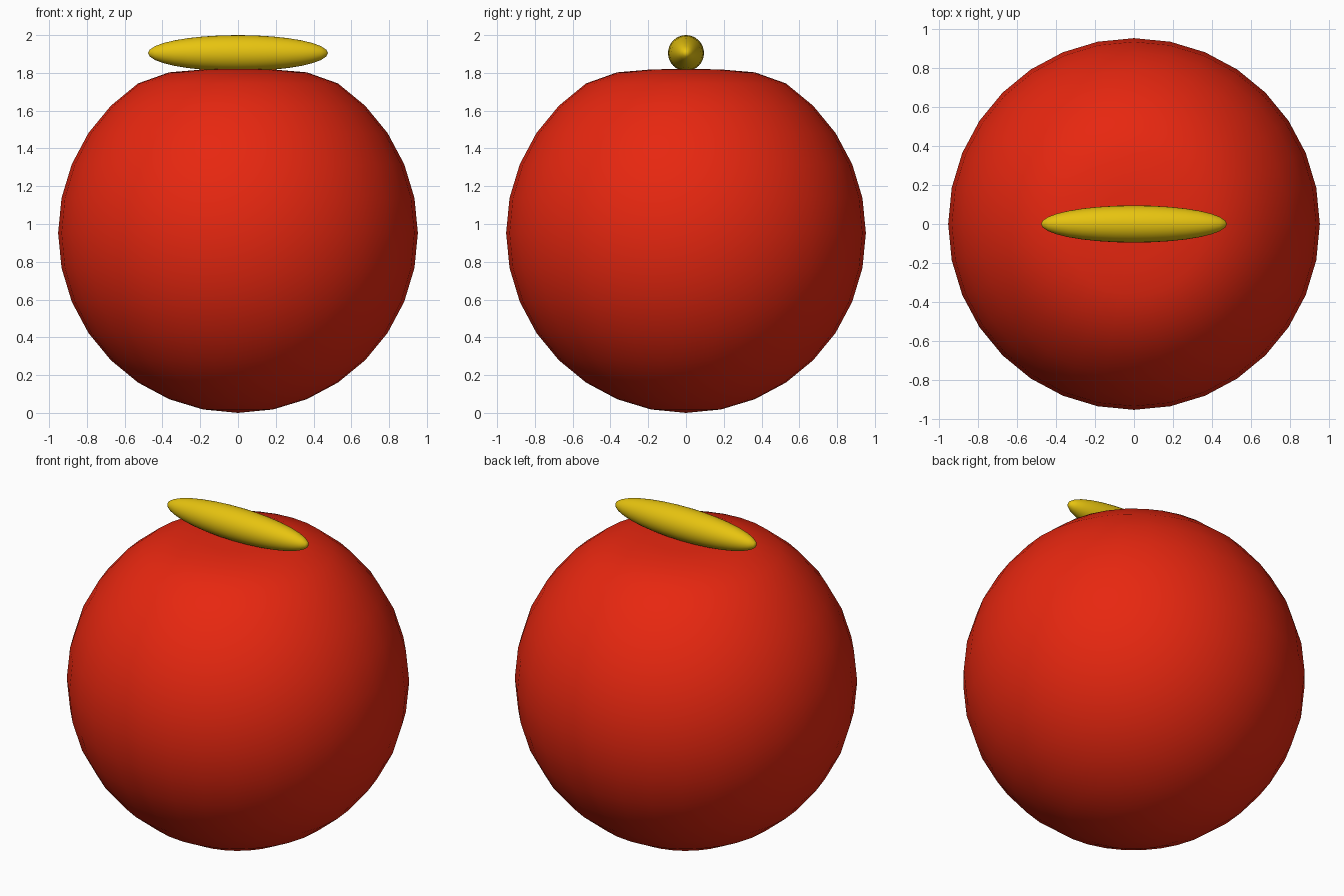
import bpy, math

if "Cube" in bpy.data.objects:
    bpy.data.objects.remove(bpy.data.objects["Cube"])

R = 2 / 2.1  # fruit radius; the leaf sticks up a tenth of it


def material(name, colour):
    m = bpy.data.materials.new(name)
    m.diffuse_color = (*colour, 1)
    m.use_nodes = True
    m.node_tree.nodes["Principled BSDF"].inputs["Base Color"].default_value = m.diffuse_color
    return m


def ball(name, mat, z):
    bpy.ops.mesh.primitive_uv_sphere_add(segments=32, ring_count=16, radius=R, location=(0, 0, z))
    ob = bpy.context.object
    ob.name = name
    ob.data.materials.append(mat)
    bpy.ops.object.shade_smooth()
    return ob


red = material("red", (0.8, 0.02, 0.005))
yellow = material("yellow", (0.8, 0.55, 0.005))

# Round fruit body with a gently pressed-in top
body = ball("fruit_body", red, R)
for v in body.data.vertices:
    r = math.hypot(v.co.x, v.co.y) / R
    if v.co.z > 0 and r < 0.5:
        if r > 0.3:
            v.co.z = 0.893 * R
        elif r > 0.1:
            v.co.z = 0.909 * R
        else:
            v.co.z = 0.913 * R

# Slim leaf lying along x on top, poles at its tips
leaf = ball("leaf", yellow, 2 * R)
for v in leaf.data.vertices:
    x, y, z = v.co
    v.co = (z * 0.5, y * 0.1, -x * 0.1)
